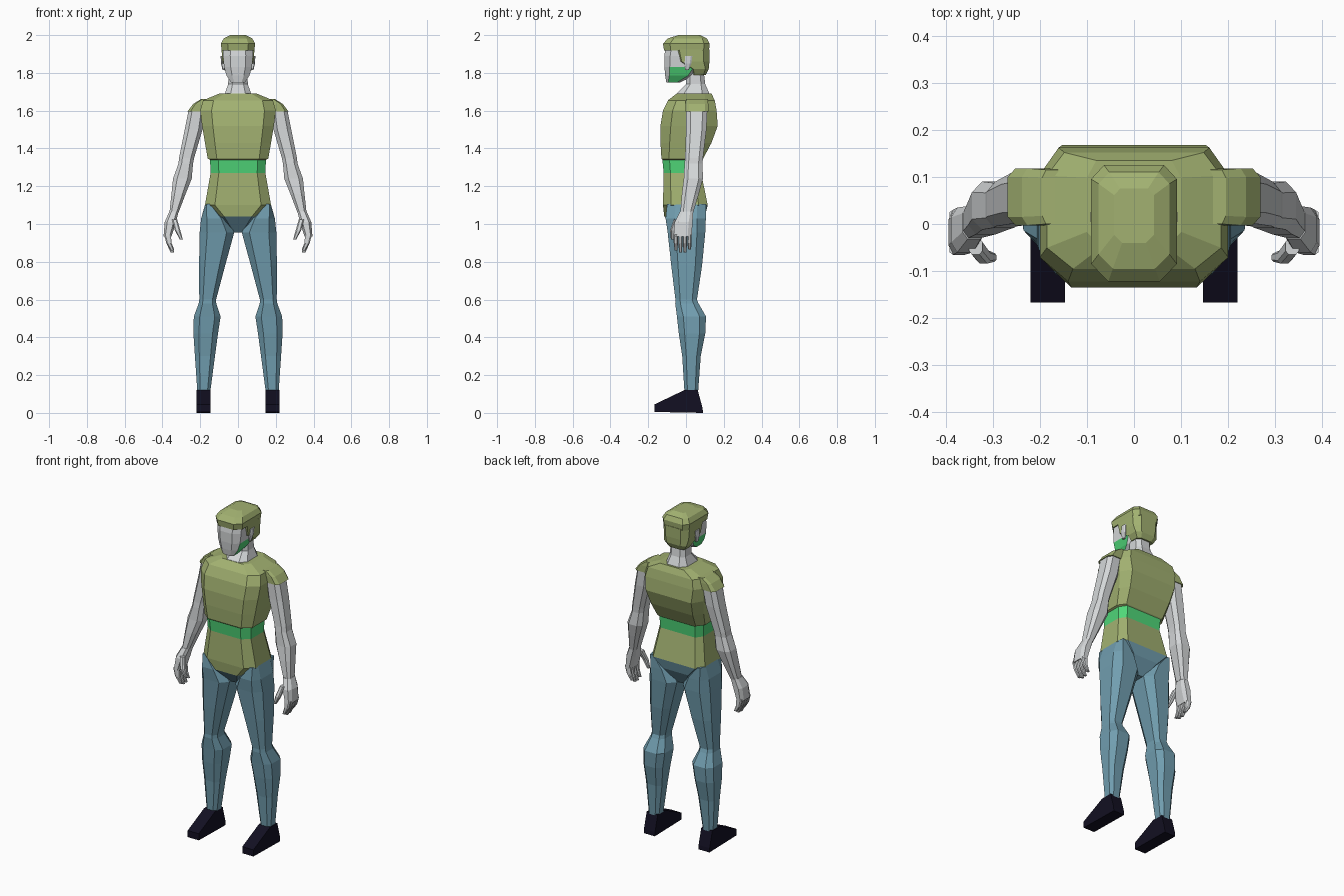
import bpy, bmesh


def material(name, rgb):
    m = bpy.data.materials.new(name)
    m.diffuse_color = (*rgb, 1)
    return m


OLIVE = material("olive cloth", (0.36, 0.44, 0.165))
BLUE = material("blue trousers", (0.165, 0.34, 0.43))
GREEN = material("bright green", (0.08, 0.68, 0.19))
SKIN = material("pale grey skin", (0.66, 0.68, 0.69))
BLACK = material("dark shoes", (0.006, 0.005, 0.016))


def loft(name, rings, mats, front=(0.22, 0.22), back=(0.22, 0.22), mirror=False, rule=None):
    """Stack of chamfered rectangles (z, x0, x1, y0, y1), flat shaded and capped."""
    bm = bmesh.new()
    loops = []
    for z, x0, x1, y0, y1 in rings:
        w, d = x1 - x0, y1 - y0
        fx, fy, bx, by = front[0] * w, front[1] * d, back[0] * w, back[1] * d
        pts = [(x0 + fx, y0), (x1 - fx, y0), (x1, y0 + fy), (x1, y1 - by),
               (x1 - bx, y1), (x0 + bx, y1), (x0, y1 - by), (x0, y0 + fy)]
        loops.append([bm.verts.new((x, y, z)) for x, y in pts])
    for a, b in zip(loops, loops[1:]):
        for i in range(8):
            j = (i + 1) % 8
            bm.faces.new((a[i], a[j], b[j], b[i]))
    bm.faces.new(loops[0])
    bm.faces.new(loops[-1])
    bmesh.ops.recalc_face_normals(bm, faces=bm.faces[:])
    bm.normal_update()
    if rule:
        for f in bm.faces:
            f.material_index = rule(f.calc_center_median(), f.normal)
    me = bpy.data.meshes.new(name)
    bm.to_mesh(me)
    bm.free()
    for m in mats:
        me.materials.append(m)
    ob = bpy.data.objects.new(name, me)
    bpy.context.collection.objects.link(ob)
    if mirror:
        ob.modifiers.new("mirror", 'MIRROR')
    return ob


def centred(rings):
    return [(z, -w, w, y0, y1) for z, w, y0, y1 in rings]


# Torso: shirt, belt band and trouser seat
def torso_rule(c, n):
    if 1.27 < c.z < 1.34:
        return 1
    if c.z < 1.03 or (c.z < 1.10 and n.y > -0.3):
        return 2
    return 0


loft("torso", centred([
    (0.955, 0.03, -0.04, 0.05), (1.04, 0.105, -0.115, 0.10), (1.10, 0.175, -0.122, 0.115),
    (1.27, 0.145, -0.118, 0.08), (1.34, 0.148, -0.125, 0.085), (1.345, 0.16, -0.13, 0.09),
    (1.43, 0.175, -0.135, 0.135), (1.52, 0.19, -0.135, 0.168), (1.60, 0.2, -0.122, 0.162),
    (1.655, 0.185, -0.095, 0.152), (1.69, 0.10, -0.05, 0.135)]),
    [OLIVE, GREEN, BLUE], front=(0.15, 0.18), back=(0.1, 0.2), rule=torso_rule)

# Sleeve caps
loft("sleeve", [(1.595, 0.16, 0.268, -0.003, 0.118), (1.635, 0.16, 0.238, -0.003, 0.118),
                (1.662, 0.14, 0.195, 0.0, 0.115)], [OLIVE], (0.15, 0.15), (0.15, 0.15), True)

# Arms
loft("arm", [(1.60, 0.175, 0.262, 0.0, 0.113), (1.50, 0.188, 0.282, 0.0, 0.108),
             (1.35, 0.232, 0.312, -0.005, 0.09), (1.32, 0.238, 0.315, -0.008, 0.087),
             (1.24, 0.245, 0.344, -0.012, 0.09), (1.16, 0.277, 0.352, -0.022, 0.068),
             (1.06, 0.315, 0.363, -0.03, 0.038)], [SKIN], mirror=True)

# Hands: palm, four fingers, thumb
loft("palm", [(1.065, 0.315, 0.364, -0.032, 0.038), (1.01, 0.328, 0.388, -0.06, 0.035),
              (0.935, 0.352, 0.394, -0.066, 0.03)], [SKIN], mirror=True)
for k in range(4):
    y = -0.065 + 0.024 * k
    drop = (0.012, 0.0, 0.002, 0.018)[k]
    loft("finger", [(0.945, 0.355, 0.392, y, y + 0.023), (0.90, 0.352, 0.38, y, y + 0.022),
                    (0.848 + drop, 0.338, 0.356, y + 0.005, y + 0.02)], [SKIN], mirror=True)
loft("thumb", [(1.025, 0.322, 0.35, -0.065, -0.03), (0.965, 0.305, 0.334, -0.084, -0.055),
               (0.918, 0.292, 0.308, -0.08, -0.062)], [SKIN], mirror=True)

# Legs
loft("leg", [(1.105, 0.14, 0.174, -0.10, 0.105), (1.03, 0.06, 0.195, -0.108, 0.105),
             (0.955, 0.02, 0.203, -0.097, 0.102), (0.78, 0.068, 0.206, -0.078, 0.085),
             (0.60, 0.116, 0.205, -0.056, 0.058), (0.58, 0.115, 0.208, -0.057, 0.066),
             (0.51, 0.092, 0.234, -0.048, 0.106), (0.42, 0.106, 0.236, -0.038, 0.102),
             (0.30, 0.122, 0.228, -0.02, 0.078), (0.11, 0.147, 0.215, -0.008, 0.064)],
     [BLUE], mirror=True)

# Shoes: box with a low toe
bm = bmesh.new()
side = [(-0.167, 0.005), (0.09, 0.0), (0.088, 0.025), (0.062, 0.12), (-0.01, 0.12), (-0.167, 0.045)]
face = bm.faces.new([bm.verts.new((0.146, y, z)) for y, z in side])
ext = bmesh.ops.extrude_face_region(bm, geom=[face])
bmesh.ops.translate(bm, vec=(0.074, 0, 0),
                    verts=[v for v in ext["geom"] if isinstance(v, bmesh.types.BMVert)])
bmesh.ops.recalc_face_normals(bm, faces=bm.faces[:])
shoe_mesh = bpy.data.meshes.new("shoe")
bm.to_mesh(shoe_mesh)
bm.free()
shoe_mesh.materials.append(BLACK)
shoe = bpy.data.objects.new("shoe", shoe_mesh)
bpy.context.collection.objects.link(shoe)
shoe.modifiers.new("mirror", 'MIRROR')

# Neck
loft("neck", centred([(1.66, 0.08, -0.06, 0.13), (1.695, 0.068, -0.045, 0.122),
                      (1.74, 0.052, 0.0, 0.102), (1.82, 0.05, 0.0, 0.092)]), [SKIN])

# Head with green jaw sides
loft("head", centred([(1.748, 0.036, -0.104, -0.035), (1.785, 0.06, -0.11, 0.045),
                      (1.83, 0.074, -0.114, 0.085), (1.89, 0.079, -0.115, 0.11),
                      (1.95, 0.078, -0.105, 0.11)]), [SKIN, GREEN],
     front=(0.24, 0.14), rule=lambda c, n: int(c.z < 1.83 and abs(n.x) > 0.7))

# Ears
loft("ear", [(1.815, 0.07, 0.082, -0.005, 0.015), (1.85, 0.07, 0.09, -0.008, 0.028),
             (1.89, 0.07, 0.092, -0.004, 0.034)], [SKIN], mirror=True)

# Hair: top cap and back section
loft("hair_top", centred([(1.918, 0.086, -0.116, 0.122), (1.955, 0.091, -0.122, 0.125),
                          (1.983, 0.075, -0.095, 0.11), (2.0, 0.042, -0.04, 0.075)]), [OLIVE],
     front=(0.2, 0.15), back=(0.15, 0.12))
loft("hair_back", centred([(1.79, 0.055, 0.04, 0.105), (1.82, 0.075, 0.035, 0.12),
                           (1.86, 0.083, -0.03, 0.124), (1.925, 0.087, -0.045, 0.125)]), [OLIVE],
     front=(0.05, 0.05), back=(0.2, 0.2))
